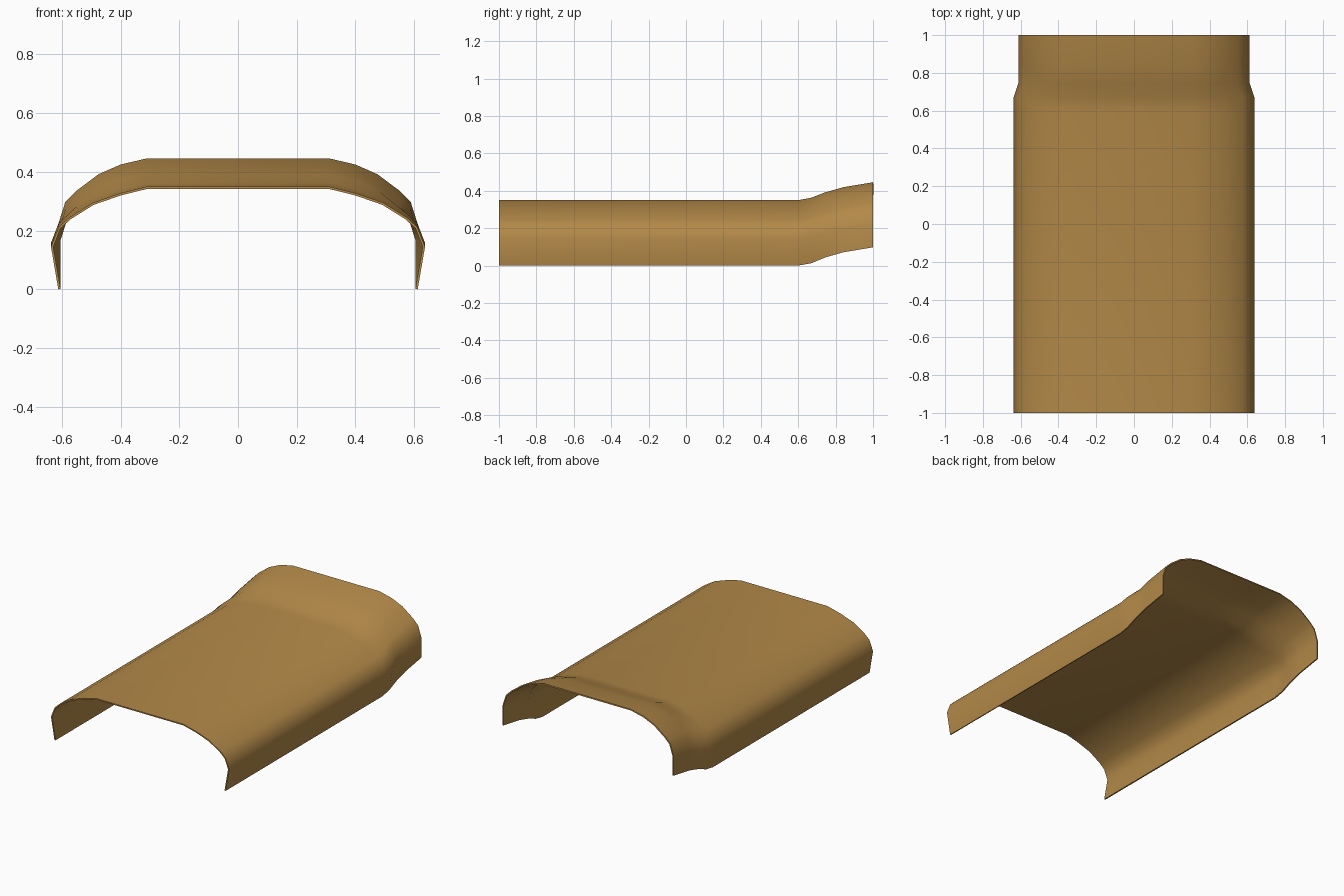
import bpy, bmesh

if "Cube" in bpy.data.objects:
    bpy.data.objects.remove(bpy.data.objects["Cube"])

# Right half of the cross-section, from lower edge to crown (x, z)
WIDE = [(0.612, 0), (0.637, 0.145), (0.611, 0.212), (0.575, 0.245), (0.495, 0.295), (0.40, 0.328), (0.31, 0.35)]
NARROW = [(0.612, 0), (0.612, 0.125), (0.588, 0.20), (0.55, 0.238), (0.475, 0.294), (0.40, 0.327), (0.31, 0.348)]
# Stations along the length: y, lift, blend from wide to narrow
STATIONS = [(-1, 0, 0), (0.6, 0, 0), (0.67, 0.013, 0), (0.745, 0.044, 1), (0.84, 0.071, 1), (1, 0.098, 1)]


def section(bm, y, lift, t):
    half = [(a[0] + (b[0] - a[0]) * t, a[1] + (b[1] - a[1]) * t + lift) for a, b in zip(WIDE, NARROW)]
    full = half + [(-x, z) for x, z in reversed(half)]
    return [bm.verts.new((x, y, z)) for x, z in full]


# Curved shell lofted through the stations
bm = bmesh.new()
rows = [section(bm, *s) for s in STATIONS]
for r0, r1 in zip(rows, rows[1:]):
    for i in range(len(r0) - 1):
        bm.faces.new((r0[i], r1[i], r1[i + 1], r0[i + 1]))
bm.normal_update()
if sum(f.normal.z * f.calc_area() for f in bm.faces) < 0:
    bmesh.ops.reverse_faces(bm, faces=bm.faces[:])
mesh = bpy.data.meshes.new("curved_tile")
bm.to_mesh(mesh)
bm.free()
tile = bpy.data.objects.new("curved_tile", mesh)
bpy.context.collection.objects.link(tile)

# Thin sheet thickness, inward
solid = tile.modifiers.new("thickness", 'SOLIDIFY')
solid.thickness = 0.008
solid.offset = -1

# Ochre clay colour
mat = bpy.data.materials.new("ochre")
mat.diffuse_color = (0.45, 0.25, 0.065, 1)
mat.use_nodes = True
mat.node_tree.nodes["Principled BSDF"].inputs["Base Color"].default_value = mat.diffuse_color
mesh.materials.append(mat)

# Bake thickness, then smooth the curves and keep rim edges sharp
bpy.context.view_layer.objects.active = tile
tile.select_set(True)
bpy.ops.object.modifier_apply(modifier="thickness")
bpy.ops.object.shade_smooth_by_angle(angle=0.7)
